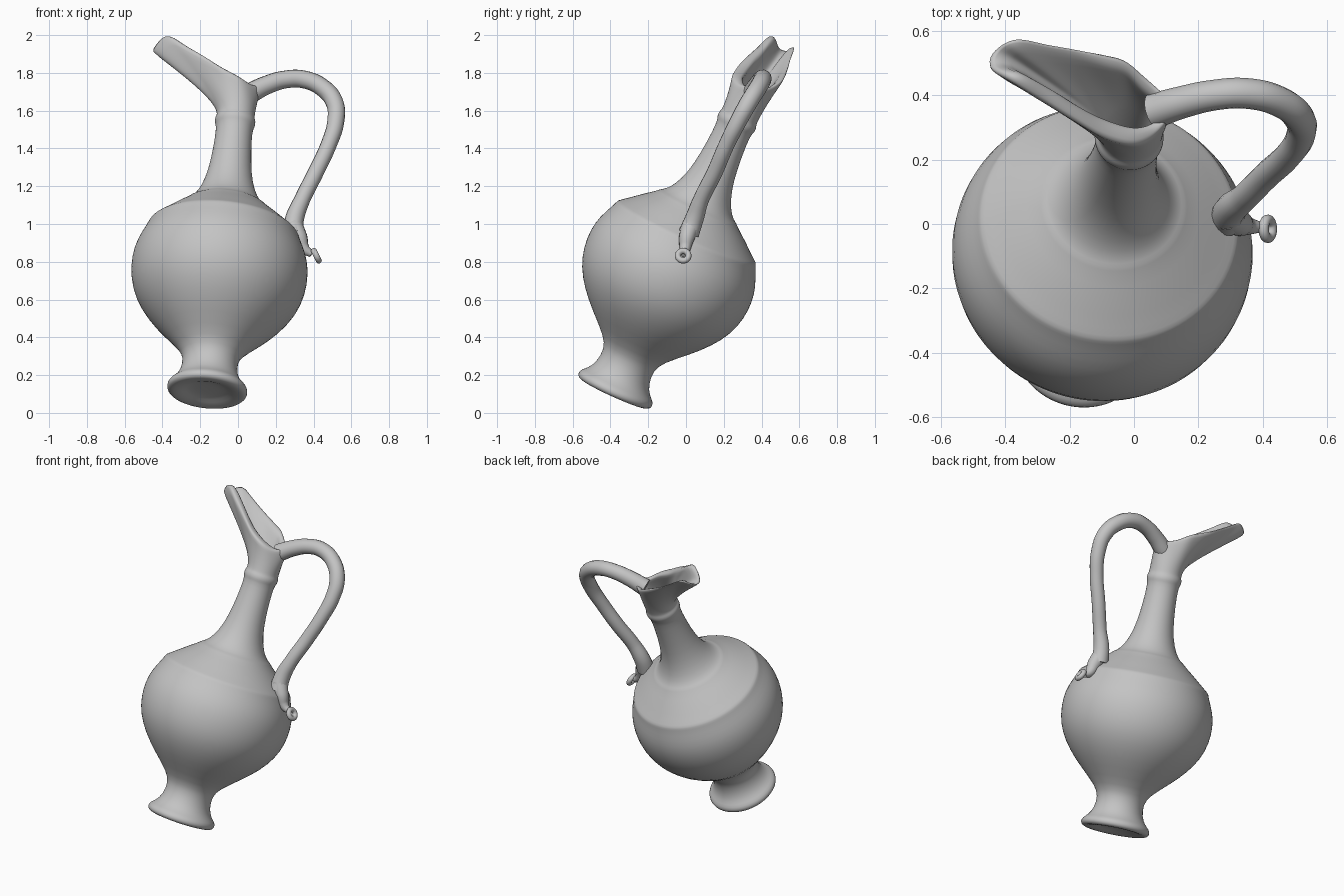
import bpy
import bmesh
from math import sin, cos, pi
from mathutils import Vector

default_cube = bpy.data.objects.get("Cube")
if default_cube:
    bpy.data.objects.remove(default_cube, do_unlink=True)

clay = bpy.data.materials.new("grey clay")
clay.use_nodes = True
clay.diffuse_color = (0.55, 0.55, 0.55, 1)
shader = clay.node_tree.nodes["Principled BSDF"]
shader.inputs["Base Color"].default_value = clay.diffuse_color
shader.inputs["Roughness"].default_value = 0.8

# Leaning axis of the vessel
BASE = Vector((-0.165, -0.385, 0.1))
AXIS = Vector((0.104, 0.454, 1)).normalized()
SIDE = (Vector((1, 0, 0)) - AXIS * AXIS.x).normalized()
BACK = AXIS.cross(SIDE)
STEPS = 4
SEGMENTS = 16 * STEPS


def circle(height, radius):
    """Ring around the axis, denser towards the spout."""
    ring = []
    for i in range(SEGMENTS):
        turn = 2 * pi * i / SEGMENTS
        turn += 0.5 * sin(turn)
        ring.append(BASE + AXIS * height + (SIDE * cos(turn) + BACK * sin(turn)) * radius)
    return ring


def closed_spline(points):
    """Smooth closed outline through the points."""
    count = len(points)
    result = []
    for i in range(count):
        a, b, c, d = (Vector(points[(i + k) % count]) for k in (-1, 0, 1, 2))
        for step in range(STEPS):
            t = step / STEPS
            result.append(b + (c - a) * t / 2
                          + (a * 2 - b * 5 + c * 4 - d) * t * t / 2
                          + (b * 3 - a - c * 3 + d) * t ** 3 / 2)
    return result


def flare(neck, rim, t):
    """Ring part of the way from the round neck to the spouted rim."""
    ring = []
    for start, end in zip(neck, rim):
        bend = start + AXIS * 0.07
        ring.append(start * (1 - t) ** 2 + bend * 2 * t * (1 - t) + end * t * t)
    return ring


def loft(name, rings):
    """Skin a list of rings and cap both ends."""
    bm = bmesh.new()
    loops = [[bm.verts.new(p) for p in ring] for ring in rings]
    for low, high in zip(loops, loops[1:]):
        for i in range(SEGMENTS):
            j = (i + 1) % SEGMENTS
            bm.faces.new((low[i], low[j], high[j], high[i]))
    bm.faces.new(loops[0][::-1])
    bm.faces.new(loops[-1])
    bmesh.ops.recalc_face_normals(bm, faces=bm.faces)
    mesh = bpy.data.meshes.new(name)
    bm.to_mesh(mesh)
    bm.free()
    mesh.materials.append(clay)
    mesh.shade_smooth()
    obj = bpy.data.objects.new(name, mesh)
    bpy.context.collection.objects.link(obj)
    smooth = obj.modifiers.new("smooth", "SUBSURF")
    smooth.levels = smooth.render_levels = 1
    return obj


def tube(name, path, thickness, cyclic=False):
    """Round clay coil whose path points are (x, y, z, relative radius)."""
    curve = bpy.data.curves.new(name, "CURVE")
    curve.dimensions = "3D"
    curve.bevel_depth = thickness
    curve.bevel_resolution = 5
    curve.use_fill_caps = True
    spline = curve.splines.new("BEZIER")
    spline.bezier_points.add(len(path) - 1)
    spline.resolution_u = 8
    spline.use_cyclic_u = cyclic
    for knot, (x, y, z, scale) in zip(spline.bezier_points, path):
        knot.co = (x, y, z)
        knot.radius = scale
        knot.handle_left_type = knot.handle_right_type = "AUTO"
    curve.materials.append(clay)
    obj = bpy.data.objects.new(name, curve)
    bpy.context.collection.objects.link(obj)
    return obj


# Height and radius along the axis: dished foot, belly, shoulder, neck, collar
profile = [
    (0.03, 0.02), (0.028, 0.1), (0.012, 0.13), (0, 0.18), (0.006, 0.205),
    (0.025, 0.216), (0.05, 0.208), (0.07, 0.18), (0.12, 0.15), (0.2, 0.142),
    (0.26, 0.172), (0.36, 0.283), (0.45, 0.37), (0.55, 0.436), (0.65, 0.466),
    (0.75, 0.47), (0.83, 0.453), (0.9, 0.42), (0.93, 0.408), (0.947, 0.402),
    (0.96, 0.382), (1.03, 0.3), (1.08, 0.234), (1.095, 0.222), (1.105, 0.2),
    (1.15, 0.162), (1.24, 0.125), (1.36, 0.106), (1.5, 0.096), (1.56, 0.098),
    (1.575, 0.107), (1.6, 0.108), (1.615, 0.101),
]

# Outer edge of the mouth, from the handle round the back to the spout
rim = closed_spline([
    (0.13, 0.37, 1.73), (0.08, 0.42, 1.72), (0.03, 0.465, 1.73), (-0.03, 0.515, 1.76),
    (-0.1, 0.535, 1.79), (-0.18, 0.55, 1.83), (-0.27, 0.567, 1.885), (-0.37, 0.587, 1.94),
    (-0.45, 0.545, 1.92), (-0.47, 0.49, 1.935), (-0.39, 0.44, 2.0), (-0.28, 0.375, 1.945),
    (-0.18, 0.315, 1.89), (-0.09, 0.265, 1.835), (0, 0.245, 1.785), (0.07, 0.28, 1.74),
])

# Plan of the opening inside the thick lip
opening = closed_spline([
    (0.1, 0.365, 0), (0.06, 0.39, 0), (0.02, 0.42, 0), (-0.02, 0.465, 0),
    (-0.08, 0.485, 0), (-0.17, 0.51, 0), (-0.27, 0.525, 0), (-0.36, 0.535, 0),
    (-0.385, 0.52, 0), (-0.385, 0.495, 0), (-0.35, 0.475, 0), (-0.26, 0.425, 0),
    (-0.18, 0.375, 0), (-0.1, 0.335, 0), (0, 0.305, 0), (0.07, 0.325, 0),
])
for inner, outer in zip(opening, rim):
    inner.z = outer.z - 0.015
lip = [(a + b) / 2 + AXIS * 0.004 for a, b in zip(rim, opening)]

# Vessel body: outside, flared mouth, lip, then the inside of the neck
fractions = [k / 6 for k in range(1, 7)]
outer_neck = circle(1.63, 0.1)
inner_neck = circle(1.63, 0.075)
rings = [circle(h, r) for h, r in profile] + [outer_neck]
rings += [flare(outer_neck, rim, t) for t in fractions]
rings += [lip]
rings += [flare(inner_neck, opening, t) for t in reversed(fractions)]
rings += [inner_neck, circle(1.5, 0.07), circle(1.3, 0.07), circle(1.25, 0.02)]
loft("jug_body", rings)

# Looped handle from the mouth down to the shoulder
tube("handle", [
    (0.06, 0.35, 1.69, 1.1), (0.15, 0.378, 1.735, 1), (0.25, 0.4, 1.765, 0.95),
    (0.35, 0.405, 1.765, 0.95), (0.45, 0.38, 1.72, 0.95), (0.512, 0.33, 1.64, 0.95),
    (0.517, 0.275, 1.54, 0.9), (0.48, 0.215, 1.42, 0.85), (0.41, 0.15, 1.27, 0.85),
    (0.34, 0.08, 1.13, 0.85), (0.3, 0.045, 1.03, 1), (0.29, 0.015, 0.95, 1.1),
], 0.05)

# Tapering tail below the handle
tube("handle_tail", [
    (0.29, 0.03, 1.0, 1), (0.325, 0.005, 0.93, 0.85),
    (0.35, -0.005, 0.87, 0.6), (0.39, -0.01, 0.84, 0.35),
], 0.05)

# Small loop at the tip of the tail
loop_centre = Vector((0.415, -0.015, 0.832))
across = Vector((0, 1, 0))
upward = Vector((-0.45, 0, 0.9))
loop_path = []
for i in range(8):
    p = loop_centre + (across * cos(i * pi / 4) + upward * sin(i * pi / 4)) * 0.028
    loop_path.append((*p, 1))
tube("tail_loop", loop_path, 0.016, cyclic=True)
